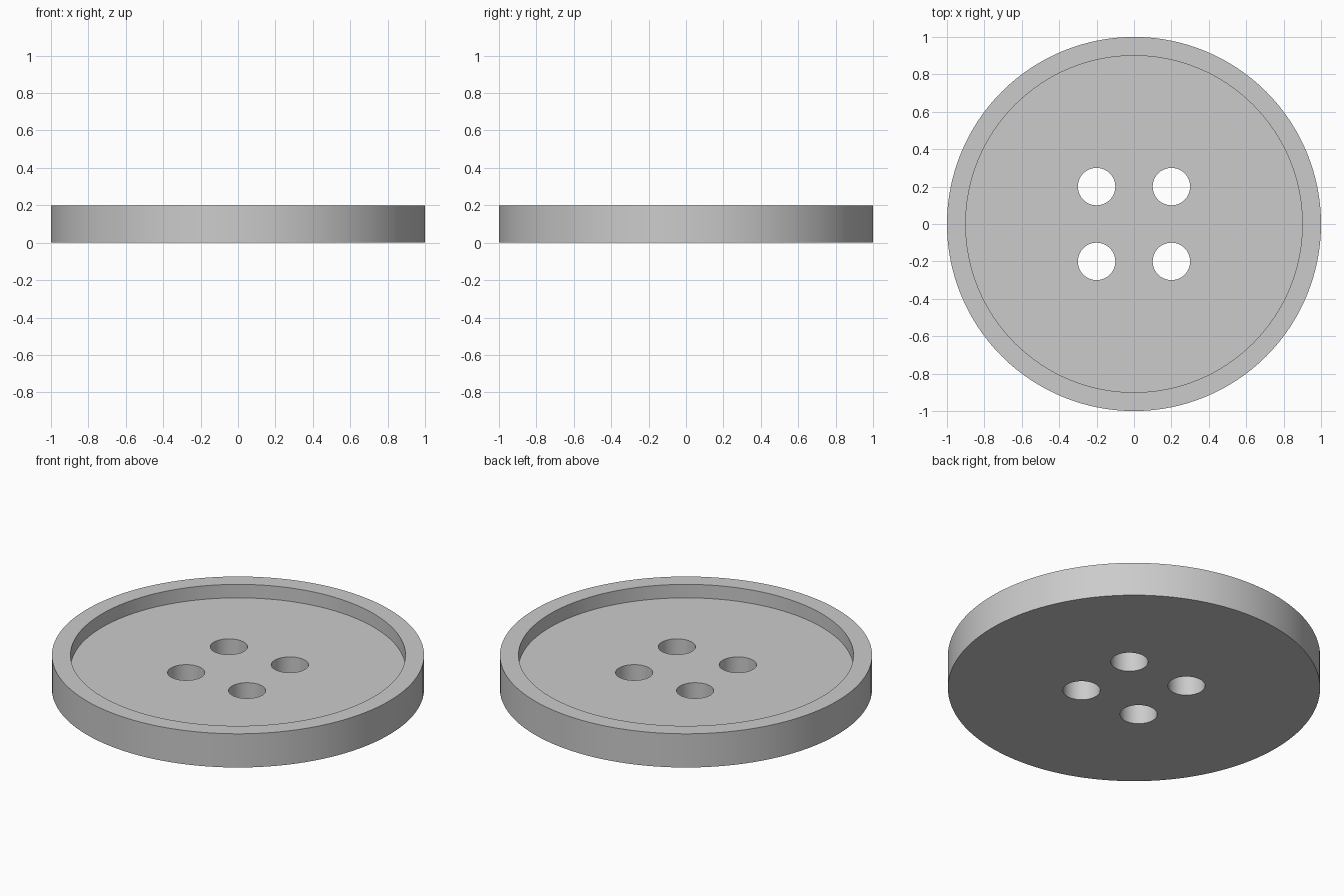
import bpy
import math

cube = bpy.data.objects.get("Cube")
if cube:
    bpy.data.objects.remove(cube, do_unlink=True)

RADIUS, HEIGHT = 1.0, 0.2
RECESS_RADIUS, FLOOR = 0.9, 0.12
HOLE_RADIUS, HOLE_OFFSET = 0.1, 0.2

grey = bpy.data.materials.new("plain grey")
grey.use_nodes = True
colour = (0.6, 0.6, 0.6, 1)
grey.diffuse_color = colour
grey.node_tree.nodes["Principled BSDF"].inputs["Base Color"].default_value = colour


def disc(name, radius, bottom, top, x=0, y=0, sides=128):
    bpy.ops.mesh.primitive_cylinder_add(
        vertices=sides, radius=radius, depth=top - bottom,
        location=(x, y, (top + bottom) / 2))
    obj = bpy.context.object
    obj.name = name
    obj.data.materials.append(grey)
    return obj


def cut(target, cutter):
    cutter.hide_render = True
    mod = target.modifiers.new(cutter.name, 'BOOLEAN')
    mod.operation = 'DIFFERENCE'
    mod.solver = 'EXACT'
    mod.object = cutter
    bpy.context.view_layer.objects.active = target
    bpy.ops.object.modifier_apply(modifier=mod.name)
    bpy.data.objects.remove(cutter, do_unlink=True)


# Round body
body = disc("button_body", RADIUS, 0, HEIGHT)

# Shallow recess inside the raised rim
cut(body, disc("recess_cutter", RECESS_RADIUS, FLOOR, HEIGHT + 0.1))

# Four thread holes
for sx in (-1, 1):
    for sy in (-1, 1):
        cut(body, disc("hole_cutter", HOLE_RADIUS, -0.1, HEIGHT + 0.1,
                       sx * HOLE_OFFSET, sy * HOLE_OFFSET, 64))

# Smooth walls with crisp edges
bpy.ops.object.select_all(action='DESELECT')
body.select_set(True)
bpy.context.view_layer.objects.active = body
bpy.ops.object.shade_smooth_by_angle(angle=math.radians(30))
